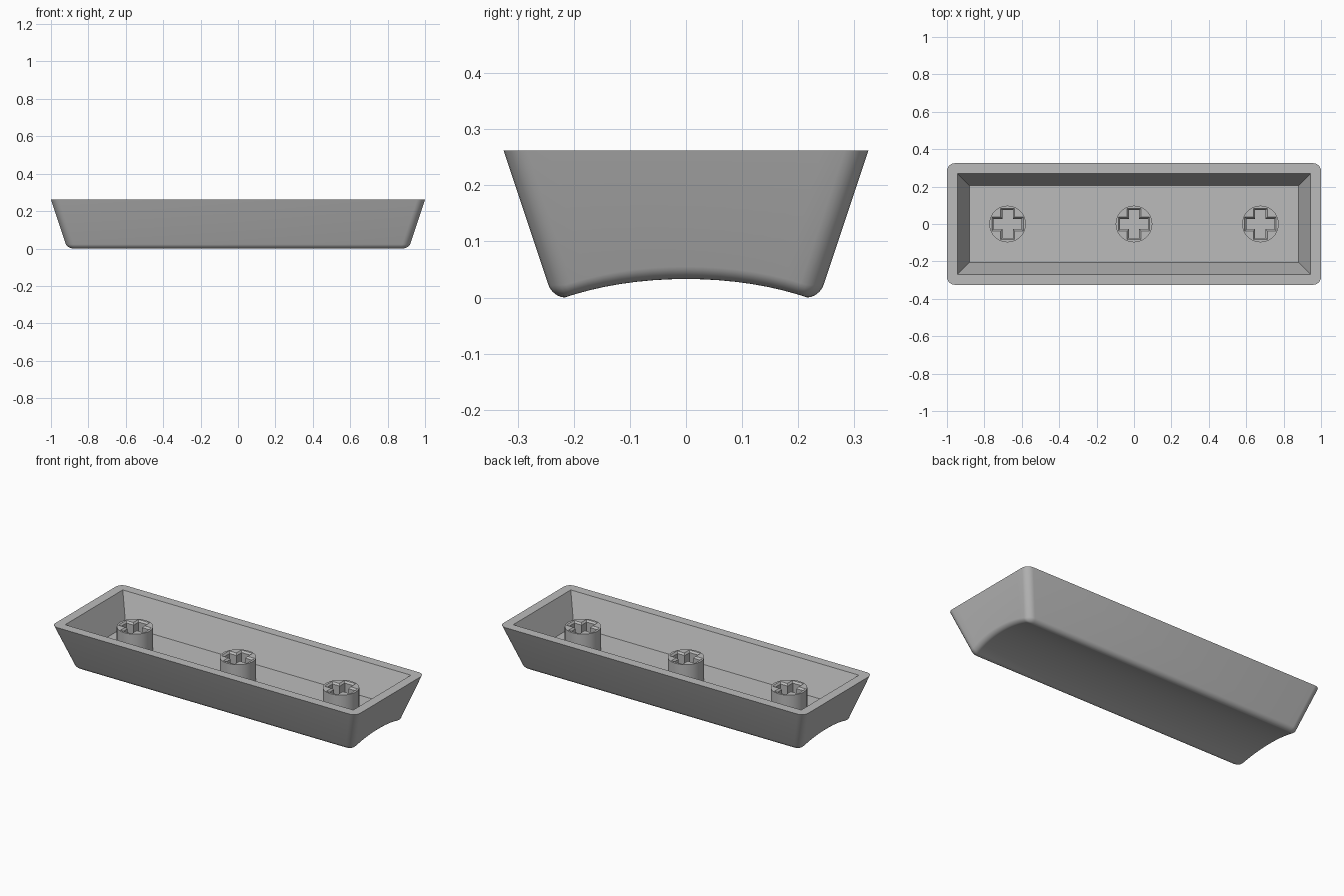
import bpy, bmesh, math

if "Cube" in bpy.data.objects:
    bpy.data.objects.remove(bpy.data.objects["Cube"], do_unlink=True)

HEIGHT, FLOOR, STEM_TOP = 0.262, 0.09, 0.22
TAPER, DISH, FILLET = 0.333, 0.033, 0.022

grey = bpy.data.materials.new("grey plastic")
grey.use_nodes = True
grey.diffuse_color = (0.5, 0.5, 0.5, 1)
grey.node_tree.nodes["Principled BSDF"].inputs["Base Color"].default_value = (0.5, 0.5, 0.5, 1)


def finish(bm, name, location=(0, 0, 0)):
    bmesh.ops.recalc_face_normals(bm, faces=bm.faces)
    mesh = bpy.data.meshes.new(name)
    bm.to_mesh(mesh)
    bm.free()
    mesh.materials.append(grey)
    obj = bpy.data.objects.new(name, mesh)
    obj.location = location
    bpy.context.collection.objects.link(obj)
    bpy.ops.object.select_all(action='DESELECT')
    obj.select_set(True)
    bpy.context.view_layer.objects.active = obj
    bpy.ops.object.shade_smooth_by_angle(angle=math.radians(30))
    return obj


def add_ring(bm, points):
    return [bm.verts.new(p) for p in points]


def bridge(bm, a, b):
    n = len(a)
    for i in range(n):
        bm.faces.new((a[i], a[(i + 1) % n], b[(i + 1) % n], b[i]))


def fill_between(bm, outer, inner):
    edges = []
    for ring in (outer, inner):
        for i in range(len(ring)):
            pair = (ring[i - 1], ring[i])
            edges.append(bm.edges.get(pair) or bm.edges.new(pair))
    bmesh.ops.triangle_fill(bm, use_beauty=True, edges=edges, normal=(0, 0, 1))


def half_outline(hx, hy, r, corner_steps=6, side_steps=14):
    """Right half of a rounded rectangle, from front to back."""
    pts = []
    for i in range(corner_steps + 1):
        a = -math.pi / 2 + math.pi / 2 * i / corner_steps
        pts.append((hx - r + r * math.cos(a), -hy + r + r * math.sin(a)))
    for i in range(1, side_steps):
        pts.append((hx, (hy - r) * (2 * i / side_steps - 1)))
    return pts + [(x, -y) for x, y in reversed(pts[:corner_steps + 1])]


def dish(y):
    return max(0, DISH * (1 - (y / 0.216) ** 2))


def shell_ring(bm, z, inset=0, dished=False):
    """One tapered section, optionally following the dished face."""
    def section(h):
        d = TAPER * (HEIGHT - h) + inset
        return half_outline(1 - d, 0.325 - d, max(0.042 - inset, 0.012))
    half = section(z)
    if dished:
        levels = [z + dish(y) for x, y in half]
        half = [section(h)[i] + (h,) for i, h in enumerate(levels)]
    else:
        half = [(x, y, z) for x, y in half]
    return add_ring(bm, half + [(-x, y, h) for x, y, h in reversed(half)])


# Tapered shell with a rounded edge around the dished face
bm = bmesh.new()
rim = shell_ring(bm, HEIGHT)
previous = rim
STEPS = 6
for i in range(STEPS + 1):
    a = math.pi / 2 * i / STEPS
    ring = shell_ring(bm, FILLET * (1 - math.sin(a)), FILLET * (1 - math.cos(a)), True)
    bridge(bm, previous, ring)
    previous = ring

# Dished face, in strips from side to side
n = len(previous)
for i in range(n // 2 - 1):
    bm.faces.new((previous[i], previous[i + 1], previous[n - 2 - i], previous[n - 1 - i]))


# Hollow with sloping walls and a flat floor
def rectangle(hx, hy, z):
    return [(-hx, -hy, z), (hx, -hy, z), (hx, hy, z), (-hx, hy, z)]


opening = add_ring(bm, rectangle(0.945, 0.27, HEIGHT))
floor = add_ring(bm, rectangle(0.88, 0.205, FLOOR))
fill_between(bm, rim, opening)
bridge(bm, opening, floor)
bm.faces.new(floor)
finish(bm, "shell")


# Round stems with a chamfered cross socket
def cross(arm, w, z):
    quarter = [(arm, -w), (arm, w), (w, w)]
    pts = []
    for k in range(4):
        c, s = round(math.cos(k * math.pi / 2)), round(math.sin(k * math.pi / 2))
        pts += [(x * c - y * s, x * s + y * c, z) for x, y in quarter]
    return pts


def circle(r, z, sides=40):
    return [(r * math.cos(2 * math.pi * i / sides), r * math.sin(2 * math.pi * i / sides), z)
            for i in range(sides)]


for name, x in (("right_stem", -0.676), ("middle_stem", 0), ("left_stem", 0.676)):
    bm = bmesh.new()
    base = add_ring(bm, circle(0.098, FLOOR - 0.005))
    top = add_ring(bm, circle(0.098, STEM_TOP))
    mouth = add_ring(bm, cross(0.084, 0.037, STEM_TOP))
    throat = add_ring(bm, cross(0.075, 0.028, STEM_TOP - 0.01))
    socket = add_ring(bm, cross(0.075, 0.028, FLOOR + 0.003))
    bridge(bm, base, top)
    fill_between(bm, top, mouth)
    bridge(bm, mouth, throat)
    bridge(bm, throat, socket)
    bm.faces.new(socket)
    finish(bm, name, (x, 0, 0))
